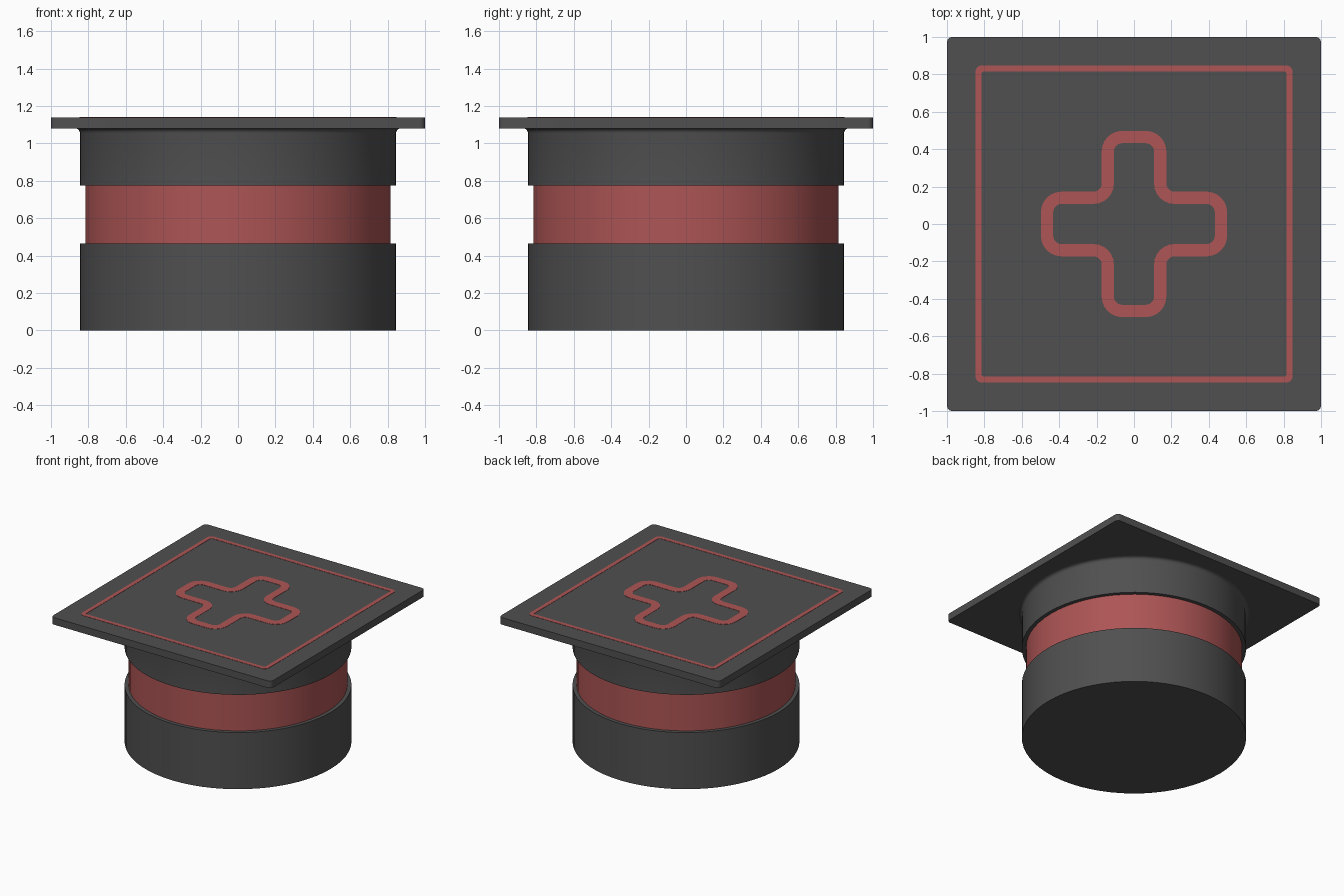
import bpy, bmesh, math
from mathutils import Vector

if "Cube" in bpy.data.objects:
    bpy.data.objects.remove(bpy.data.objects["Cube"])


def material(name, rgb):
    m = bpy.data.materials.new(name)
    m.diffuse_color = (*rgb, 1)
    m.use_nodes = True
    m.node_tree.nodes["Principled BSDF"].inputs["Base Color"].default_value = m.diffuse_color
    return m


DARK = material("charcoal", (0.08, 0.08, 0.08))
RED = material("muted_red", (0.42, 0.09, 0.09))


def finish(bm, name, mat):
    bmesh.ops.remove_doubles(bm, verts=bm.verts, dist=1e-5)
    bmesh.ops.recalc_face_normals(bm, faces=bm.faces)
    mesh = bpy.data.meshes.new(name)
    bm.to_mesh(mesh)
    bm.free()
    mesh.materials.append(mat)
    obj = bpy.data.objects.new(name, mesh)
    bpy.context.collection.objects.link(obj)
    bpy.ops.object.select_all(action='DESELECT')
    obj.select_set(True)
    bpy.context.view_layer.objects.active = obj
    bpy.ops.object.shade_smooth_by_angle(angle=math.radians(30))
    return obj


def lathe(name, profile, mat, steps=64):
    bm = bmesh.new()
    vs = [bm.verts.new((r, 0, z)) for r, z in profile]
    es = [bm.edges.new(p) for p in zip(vs, vs[1:])]
    bmesh.ops.spin(bm, geom=vs + es, cent=(0, 0, 0), axis=(0, 0, 1),
                   angle=math.tau, steps=steps, use_merge=True)
    return finish(bm, name, mat)


def rounded(corners, steps=6):
    """Outline through right-angled corners (x, y, radius), each rounded."""
    out = []
    for i, (x, y, r) in enumerate(corners):
        p = Vector((x, y))
        a = (Vector(corners[i - 1][:2]) - p).normalized()
        b = (Vector(corners[(i + 1) % len(corners)][:2]) - p).normalized()
        c = p + (a + b) * r
        for k in range(steps + 1):
            t = k / steps * math.pi / 2
            out.append(c - r * (b * math.cos(t) + a * math.sin(t)))
    return out


def four_fold(corners):
    out = []
    for _ in range(4):
        out += corners
        corners = [(-y, x, r) for x, y, r in corners]
    return out


def square(half, r):
    return rounded(four_fold([(half, half, r)]))


def cross(d):
    """Cross outline, offset outwards by d from the stroke's middle."""
    a, w, r = 0.465 + d, 0.14 + d, 0.077
    return rounded(four_fold([(a, -w, r + d), (a, w, r + d), (w, w, r - d)]))


def inlay(name, outer, inner, z0, z1, mat):
    bm = bmesh.new()
    loops = [[bm.verts.new((p.x, p.y, z)) for p in pts]
             for pts, z in ((outer, z0), (outer, z1), (inner, z1), (inner, z0))]
    n = len(outer)
    for la, lb in zip(loops, loops[1:]):
        for i in range(n):
            j = (i + 1) % n
            bm.faces.new((la[i], la[j], lb[j], lb[i]))
    return finish(bm, name, mat)


# Round cap body: lower section, recessed band, upper section with flare
R, RB = 0.845, 0.815
lathe("lower_body", [(0, 0), (R, 0), (R, 0.465), (RB, 0.465)], DARK)
lathe("band", [(RB, 0.465), (RB, 0.775)], RED)
flare = [(R + 0.025 * (1 - math.cos(t)), 1.055 + 0.025 * math.sin(t))
         for t in (k * math.pi / 8 for k in range(5))]
lathe("upper_body", [(RB, 0.775), (R, 0.775)] + flare, DARK)

# Square board with rounded corners
bm = bmesh.new()
face = bm.faces.new([bm.verts.new((p.x, p.y, 1.08)) for p in square(1.0, 0.03)])
ext = bmesh.ops.extrude_face_region(bm, geom=[face], use_keep_orig=True)
bmesh.ops.translate(bm, vec=(0, 0, 0.058),
                    verts=[g for g in ext["geom"] if isinstance(g, bmesh.types.BMVert)])
finish(bm, "board", DARK)

# Red line work on the board
inlay("border_line", square(0.848, 0.035), square(0.815, 0.012), 1.136, 1.14, RED)
inlay("cross_outline", cross(0.033), cross(-0.033), 1.136, 1.14, RED)
